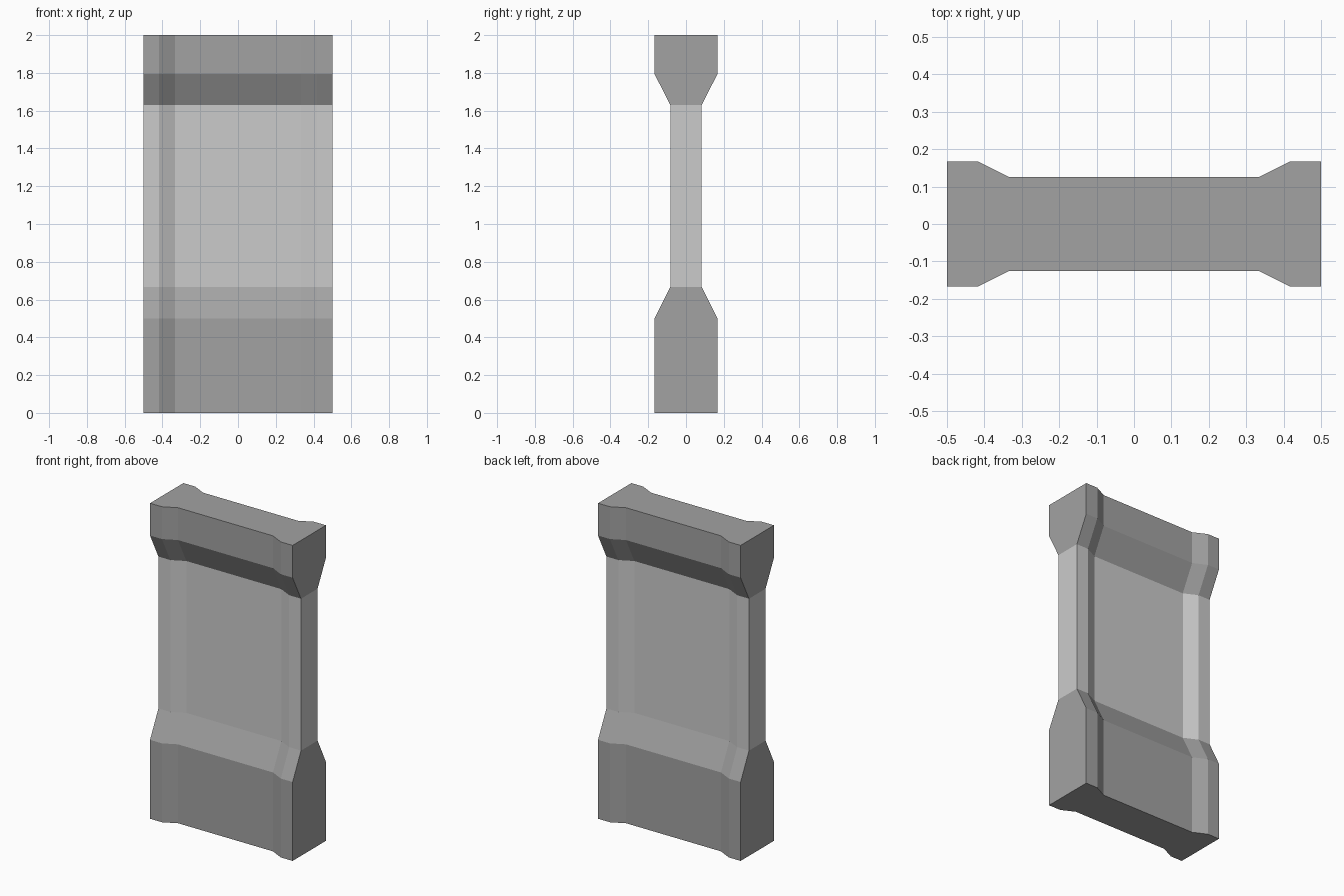
import bpy, bmesh

if "Cube" in bpy.data.objects:
    bpy.data.objects.remove(bpy.data.objects["Cube"])

# Vertical profile (z, half thickness) at the end posts
PROFILE = [(0, 0.167), (0.5, 0.167), (0.667, 0.083),
           (1.63, 0.083), (1.795, 0.167), (2.0, 0.167)]
# Stations along the wall (x, how far the faces are recessed)
STATIONS = [(-0.5, 0), (-0.417, 0), (-0.333, 0.042),
            (0.333, 0.042), (0.417, 0), (0.5, 0)]
MIDDLE = 2  # profile segment of the lighter wall band

bm = bmesh.new()


def face_grid(side):
    return [[bm.verts.new((x, side * (half - inset), z)) for z, half in PROFILE]
            for x, inset in STATIONS]


def strip(a, b, light=None):
    for i in range(len(a) - 1):
        face = bm.faces.new((a[i], a[i + 1], b[i + 1], b[i]))
        face.material_index = int(i == light)


# Front and back surfaces
front, back = face_grid(-1), face_grid(1)
for grid in (front, back):
    for a, b in zip(grid, grid[1:]):
        strip(a, b, MIDDLE)

# End caps, then underside and top
for i in (0, -1):
    strip(front[i], back[i], MIDDLE)
    strip([col[i] for col in front], [col[i] for col in back])

bmesh.ops.recalc_face_normals(bm, faces=bm.faces)
mesh = bpy.data.meshes.new("wall_panel")
bm.to_mesh(mesh)
bm.free()

# Dark base and cap, lighter middle
for name, grey in (("dark_trim", 0.365), ("light_wall", 0.69)):
    mat = bpy.data.materials.new(name)
    mat.diffuse_color = (grey, grey, grey, 1)
    mat.use_nodes = True
    mat.node_tree.nodes["Principled BSDF"].inputs["Base Color"].default_value = mat.diffuse_color
    mesh.materials.append(mat)

wall = bpy.data.objects.new("wall_panel", mesh)
bpy.context.collection.objects.link(wall)
